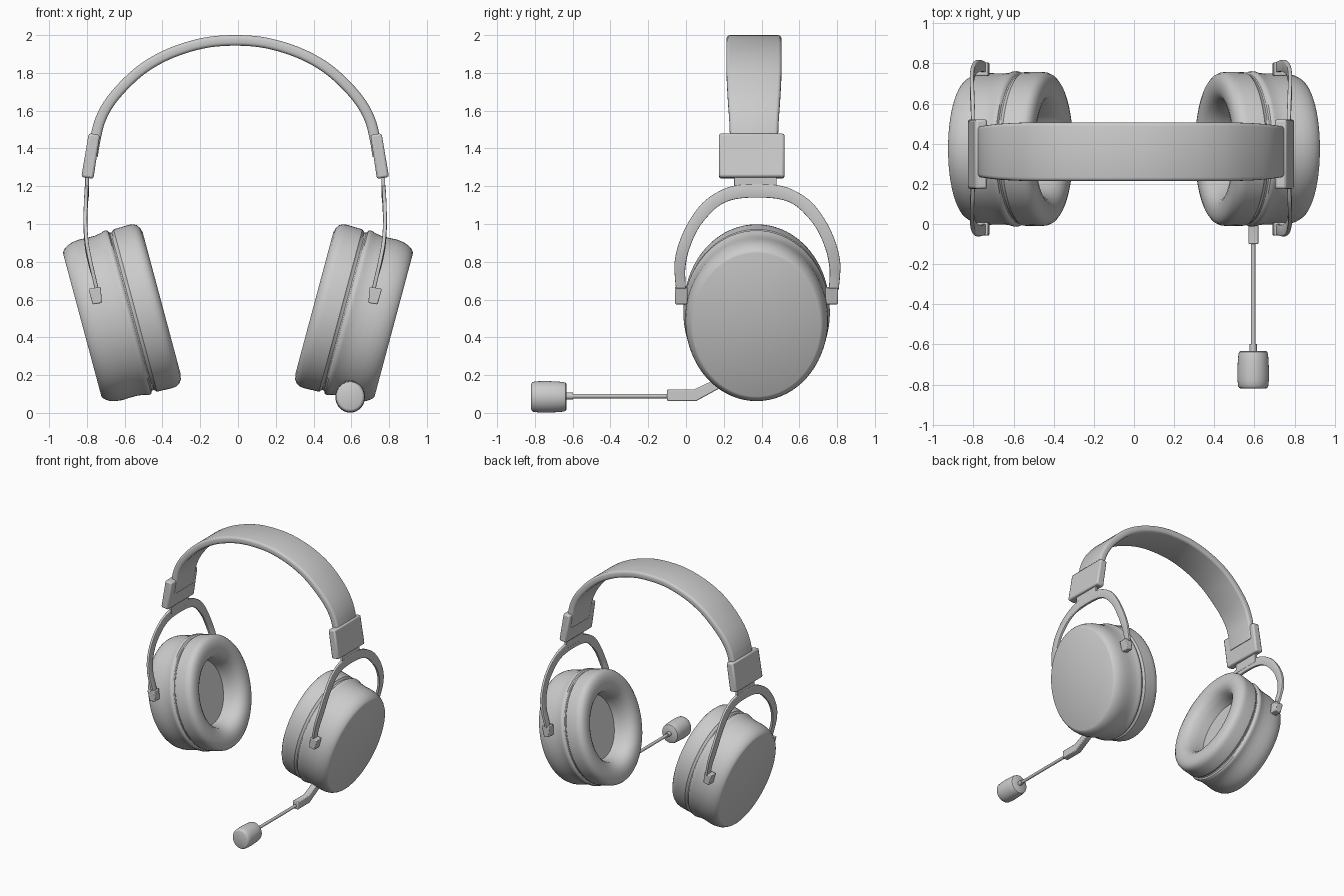
import bpy, bmesh, math
from mathutils import Vector, Matrix

if "Cube" in bpy.data.objects:
    bpy.data.objects.remove(bpy.data.objects["Cube"])

BAND_X = -0.015   # headband assembly sits slightly off centre
YC = 0.378        # depth of the yoke centre


def finish(bm, name, bevel=0.0, angle=35, solid=0.0):
    bmesh.ops.recalc_face_normals(bm, faces=bm.faces)
    me = bpy.data.meshes.new(name)
    bm.to_mesh(me)
    bm.free()
    ob = bpy.data.objects.new(name, me)
    bpy.context.collection.objects.link(ob)
    if solid:
        m = ob.modifiers.new("thickness", 'SOLIDIFY')
        m.thickness, m.offset = solid, 0
    if bevel:
        m = ob.modifiers.new("bevel", 'BEVEL')
        m.width, m.segments = bevel, 2
    bpy.ops.object.select_all(action='DESELECT')
    bpy.context.view_layer.objects.active = ob
    ob.select_set(True)
    bpy.ops.object.shade_smooth_by_angle(angle=math.radians(angle))
    return ob


def lathe(name, profile, origin, axis, e1, e2, n=72, angle=35):
    """Revolve (distance, radius) pairs; e1/e2 may be scaled for ovals."""
    bm = bmesh.new()
    rings = []
    for a, r in profile:
        c = origin + axis * a
        if r == 0:
            rings.append([bm.verts.new(c)] * n)
        else:
            rings.append([bm.verts.new(c + (e1 * math.cos(t) + e2 * math.sin(t)) * r)
                          for t in (2 * math.pi * i / n for i in range(n))])
    for p, q in zip(rings, rings[1:]):
        for i in range(n):
            j = (i + 1) % n
            bm.faces.new(list(dict.fromkeys((p[i], p[j], q[j], q[i]))))
    return finish(bm, name, angle=angle)


def box(name, centre, size, tilt=0, taper=1.0, bevel=0.01):
    bm = bmesh.new()
    bmesh.ops.create_cube(bm, size=1)
    for v in bm.verts:
        k = taper if v.co.z < 0 else 1
        v.co = Vector((v.co.x * size[0] * k, v.co.y * size[1], v.co.z * size[2]))
    rot = Matrix.Rotation(math.radians(tilt), 4, 'Y')
    bmesh.ops.transform(bm, matrix=Matrix.Translation(centre) @ rot, verts=bm.verts)
    return finish(bm, name, bevel)


def smooth_path(pts, sub=6):
    """Catmull-Rom through tuples of any length."""
    P = [Vector(p) for p in pts]
    P = [2 * P[0] - P[1]] + P + [2 * P[-1] - P[-2]]
    out = []
    for i in range(1, len(P) - 2):
        a, b, c, d = P[i - 1:i + 3]
        for k in range(sub):
            t = k / sub
            out.append(0.5 * (2 * b + (c - a) * t + (2 * a - 5 * b + 4 * c - d) * t * t
                              + (3 * b - a - 3 * c + d) * t ** 3))
    return out + [P[-2]]


# headband: rounded strip swept over the arch, narrowing toward its ends
half = [(0, 1.972, .146), (.16, 1.959, .146), (.325, 1.911, .146), (.46, 1.842, .146),
        (.565, 1.757, .144), (.66, 1.65, .138), (.715, 1.548, .131), (.742, 1.44, .127),
        (.755, 1.36, .127)]
path = smooth_path([(-x, z, w) for x, z, w in half[:0:-1]] + half)
bm = bmesh.new()
rings = []
for i, p in enumerate(path):
    d = path[min(i + 1, len(path) - 1)] - path[max(i - 1, 0)]
    nrm = Vector((-d[1], 0, d[0])).normalized()
    ring = []
    for cy, cn, start in ((1, 1, 0), (-1, 1, 90), (-1, -1, 180), (1, -1, 270)):
        for k in range(4):
            t = math.radians(start + 30 * k)
            y = cy * (p[2] - .018) + .018 * math.cos(t)
            h = cn * (.028 - .018) + .018 * math.sin(t)
            ring.append(bm.verts.new(Vector((p[0] + BAND_X, .36 + y, p[1])) + nrm * h))
    rings.append(ring)
for p, q in zip(rings, rings[1:]):
    for i in range(16):
        j = (i + 1) % 16
        bm.faces.new((p[i], p[j], q[j], q[i]))
bm.faces.new(rings[0])
bm.faces.new(rings[-1])
finish(bm, "headband")

# yoke stations: outer y, outer z, inner y, inner z, x
arch = [(0, 1.21, 0, 1.14), (.12, 1.203, .095, 1.135), (.205, 1.172, .17, 1.115),
        (.29, 1.112, .235, 1.07), (.365, 1.01, .31, .98), (.415, .9, .36, .87),
        (.438, .8, .380, .78), (.437, .72, .382, .72), (.430, .65, .378, .65)]
arch_x = (.785, .786, .788, .791, .793, .785, .766, .748, .732)
arch = [a + (x,) for a, x in zip(arch, arch_x)]
arch = smooth_path([(-a, b, -c, d, x) for a, b, c, d, x in arch[:0:-1]] + arch, 5)

# ear cup section: hollow cushion, seam groove and bead, rounded outer shell
cushion = [(.40, 0), (.40, .25), (.34, .258), (.29, .272), (.262, .295), (.246, .322),
           (.24, .352), (.24, .388), (.247, .415), (.26, .434), (.278, .444), (.30, .447),
           (.385, .445), (.398, .432), (.41, .430), (.41, 0)]
shell = [(.40, 0), (.40, .430), (.41, .434), (.417, .446), (.428, .451), (.44, .449),
         (.455, .443), (.49, .438), (.53, .438), (.575, .440), (.61, .436), (.64, .427),
         (.66, .414), (.671, .403), (.676, .393), (.676, 0)]

tilt = math.radians(15)
for s, side in ((1, "right"), (-1, "left")):
    axis = Vector((s * math.cos(tilt), 0, -math.sin(tilt)))
    up = Vector((s * math.sin(tilt), 0, math.cos(tilt)))
    origin = up * .664 + Vector((0, .374, 0))
    depth = Vector((0, .86, 0))
    lathe(side + "_ear_cushion", cushion, origin, axis, up, depth)
    lathe(side + "_ear_shell", shell, origin, axis, up, depth)

    # slider block gripping the band end
    box(side + "_slider", (BAND_X + s * .764, .348, 1.36), (.06, .347, .235), -9 * s, 1.08, .012)
    # neck between slider and yoke
    box(side + "_yoke_neck", (BAND_X + s * .784, .367, 1.215), (.02, .225, .09), 0, 1, .003)

    # curved flat yoke
    bm = bmesh.new()
    rows = [(bm.verts.new((BAND_X + s * x, YC + a, b)), bm.verts.new((BAND_X + s * x, YC + c, d)))
            for a, b, c, d, x in arch]
    for p, q in zip(rows, rows[1:]):
        bm.faces.new((p[0], q[0], q[1], p[1]))
    finish(bm, side + "_yoke", .004, solid=.02)

    # pivot feet that hold the cup front and back
    for f, end in ((-1, "front"), (1, "back")):
        box(f"{side}_{end}_pivot", (BAND_X + s * .737, YC - .005 + f * .398, .62),
            (.066, .066, .085), 10 * s, .75, .006)

# microphone arm: bent flat bar from the right cup
bm = bmesh.new()
outline = [(-.10, .063), (.055, .063), (.25, .17), (.25, .222), (.045, .125), (-.10, .125)]
face = bm.faces.new([bm.verts.new((.57, y, z)) for y, z in outline])
ext = bmesh.ops.extrude_face_region(bm, geom=[face])
bmesh.ops.translate(bm, vec=(.05, 0, 0), verts=[g for g in ext['geom'] if isinstance(g, bmesh.types.BMVert)])
finish(bm, "microphone_arm", .006)

# boom rod, collar and capsule, revolved along -y
mic = Vector((.594, 0, .085))
fwd, ex, ez = Vector((0, -1, 0)), Vector((1, 0, 0)), Vector((0, 0, 1))
lathe("microphone_rod", [(.08, 0), (.08, .012), (.62, .012), (.62, 0)], mic + ez * .004, fwd, ex, ez, 20)
lathe("microphone_collar", [(.598, 0), (.598, .018), (.64, .018), (.64, 0)], mic + ez * .004, fwd, ex, ez, 24)
lathe("microphone_capsule", [(.633, 0), (.633, .064), (.637, .07), (.65, .074), (.69, .077), (.74, .079),
                             (.78, .078), (.808, .075), (.816, .070), (.82, .062), (.82, 0)],
      mic, fwd, ex, ez * 1.06, 48)
